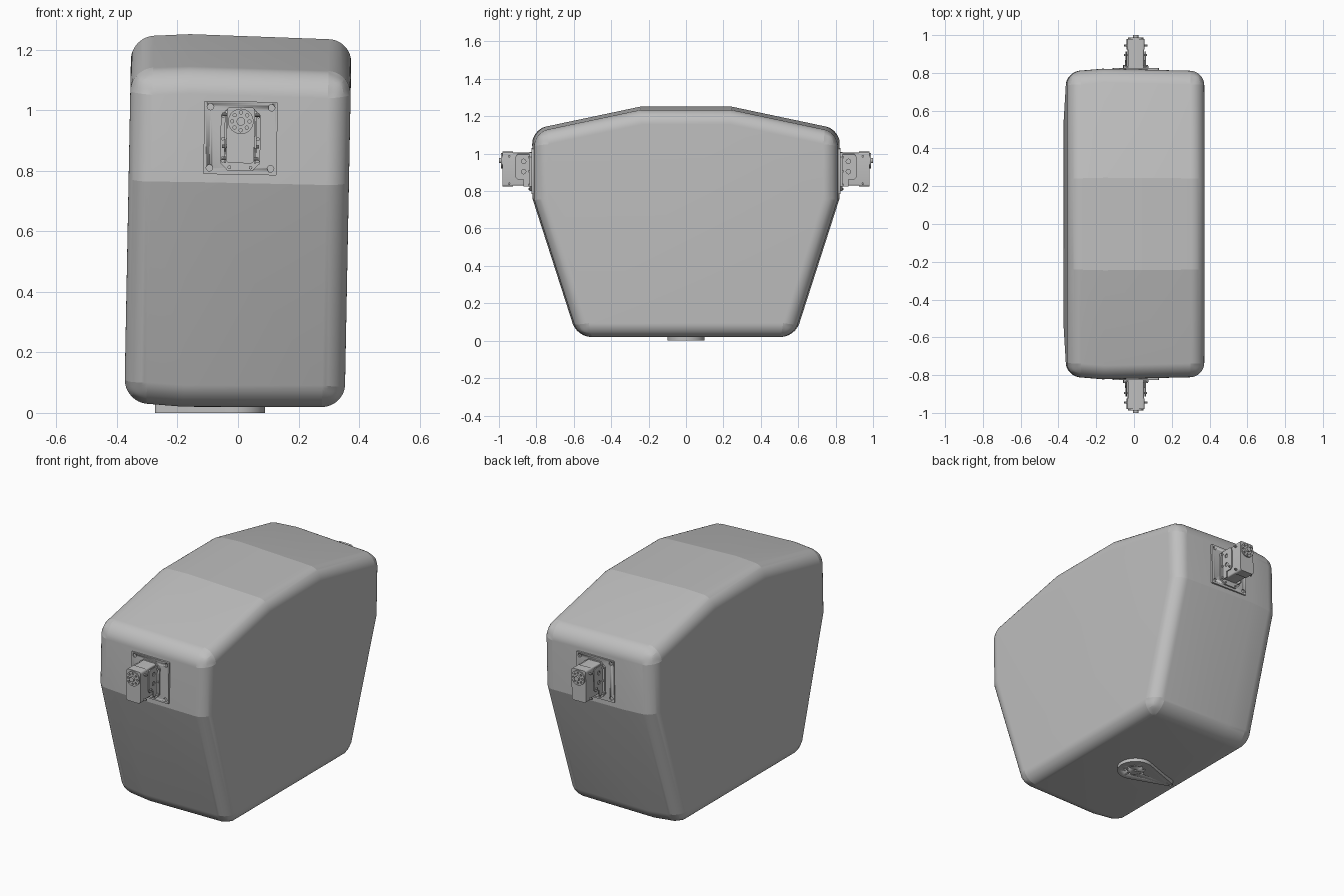
import bpy
import bmesh
from math import pi, sin, cos, acos, radians
from mathutils import Matrix, Vector

if "Cube" in bpy.data.objects:
    bpy.data.objects.remove(bpy.data.objects["Cube"])

GREY = (0.52, 0.52, 0.52, 1)
grey = bpy.data.materials.new("light_grey")
grey.use_nodes = True
grey.diffuse_color = GREY
grey.node_tree.nodes["Principled BSDF"].inputs["Base Color"].default_value = GREY

# Whole upper assembly leans slightly towards +x
PIVOT = Vector((0, 0, 0.635))
LEAN = (Matrix.Translation(PIVOT) @ Matrix.Rotation(radians(1.1), 4, 'Y')
        @ Matrix.Translation(-PIVOT))


def finish(name, bm, angle=30, lean=True):
    if lean:
        bm.transform(LEAN)
    bmesh.ops.recalc_face_normals(bm, faces=bm.faces)
    mesh = bpy.data.meshes.new(name)
    bm.to_mesh(mesh)
    bm.free()
    mesh.materials.append(grey)
    obj = bpy.data.objects.new(name, mesh)
    bpy.context.collection.objects.link(obj)
    bpy.ops.object.select_all(action='DESELECT')
    obj.select_set(True)
    bpy.context.view_layer.objects.active = obj
    bpy.ops.object.shade_smooth_by_angle(angle=radians(angle))
    return obj


def place(p, axis, depth):
    """Put a 2D point on the plane across an axis at a given depth."""
    co = list(p)
    co.insert('xyz'.index(axis), depth)
    return co


def add_prism(bm, pts, axis, lo, hi):
    rings = [[bm.verts.new(place(p, axis, d)) for p in pts] for d in (lo, hi)]
    for ring in rings:
        bm.faces.new(ring)
    for i in range(len(pts)):
        j = (i + 1) % len(pts)
        bm.faces.new((rings[0][i], rings[0][j], rings[1][j], rings[1][i]))


def prism(name, pts, axis, lo, hi, lean=True):
    bm = bmesh.new()
    add_prism(bm, pts, axis, lo, hi)
    return finish(name, bm, lean=lean)


def arc(cx, cy, r, a, b, n):
    return [(cx + r * cos(a + (b - a) * i / n), cy + r * sin(a + (b - a) * i / n))
            for i in range(n + 1)]


def circle(cx, cy, r, n=24):
    return arc(cx, cy, r, 0, 2 * pi, n)[:-1]


def rounded(x0, x1, z0, z1, r, n=5):
    corners = [(x1 - r, z1 - r), (x0 + r, z1 - r), (x0 + r, z0 + r), (x1 - r, z0 + r)]
    return [p for k, (x, z) in enumerate(corners)
            for p in arc(x, z, r, k * pi / 2, (k + 1) * pi / 2, n)]


def drill(obj, centres, r, axis, lo, hi, lean=True):
    bm = bmesh.new()
    for c in centres:
        add_prism(bm, circle(*c, r, 12), axis, lo, hi)
    cutter = finish("hole_cutter", bm, lean=lean)
    cutter.hide_render = True
    mod = obj.modifiers.new("holes", 'BOOLEAN')
    mod.operation, mod.object, mod.solver = 'DIFFERENCE', cutter, 'EXACT'
    bpy.context.view_layer.objects.active = obj
    bpy.ops.object.modifier_apply(modifier=mod.name)
    bpy.data.objects.remove(cutter)


# Main shell: faceted profile, widest at x = -0.17, with large rounded edges
half = [(0.583, 0.017), (0.822, 0.76), (0.822, 1.126), (0.245, 1.248)]
profile = half + [(-y, z) for y, z in reversed(half)]
bm = bmesh.new()
sections = []
for x, k in ((-0.364, 0.98), (-0.17, 1), (0.364, 0.985)):
    sections.append([bm.verts.new((x, y * k, 0.632 + (z - 0.632) * k)) for y, z in profile])
n = len(profile)
for a, b in zip(sections, sections[1:]):
    for i in range(n):
        j = (i + 1) % n
        bm.faces.new((a[i], a[j], b[j], b[i]))
caps = [bm.faces.new(sections[0]), bm.faces.new(sections[-1])]
edges = {e for f in caps for e in f.edges}
for i in (0, 2, n - 3, n - 1):
    for a, b in zip(sections, sections[1:]):
        edges.add(bm.edges.get((a[i], b[i])))
bmesh.ops.bevel(bm, geom=list(edges), offset=0.075, offset_type='OFFSET',
                segments=12, profile=0.5, affect='EDGES', clamp_overlap=False)
finish("body_shell", bm, angle=9.5)

# Teardrop foot plate under the shell
R, r, gap = 0.1, 0.015, 0.25
t = acos((R - r) / gap)
tear = (arc(-0.01, 0, R, t - pi, pi - t, 40)
        + arc(-0.01 - gap, 0, r, pi - t, pi + t, 10))
foot = prism("foot_plate", tear, 'z', 0, 0.03, lean=False)
foot_holes = circle(-0.01, 0, 0.05, 8) + [(-0.01, 0), (-0.01 - gap, 0)]
drill(foot, foot_holes, 0.007, 'z', -0.01, 0.012, lean=False)

# Actuator units on the front and back
CX = 0.003
HORN_Z = 0.963
for s, side in ((-1, "front"), (1, "back")):
    # Square mounting plate with corner holes
    plate = prism(side + "_mount_plate", rounded(CX - 0.121, CX + 0.121, 0.787, 1.029, 0.003, 2),
                  'y', s * 0.8, s * 0.827)
    drill(plate, [(CX + i * 0.101, z) for i in (-1, 1) for z in (0.808, 1.01)],
          0.011, 'y', s * 0.78, s * 0.85)

    # Bracket base with clipped corners
    w, c = 0.066, 0.025
    octagon = [(CX - w + c, 0.8), (CX + w - c, 0.8), (CX + w, 0.8 + c), (CX + w, 1.008 - c),
               (CX + w - c, 1.008), (CX - w + c, 1.008), (CX - w, 1.008 - c), (CX - w, 0.8 + c)]
    prism(side + "_bracket_base", octagon, 'y', s * 0.825, s * 0.836)

    for i, hand in ((-1, "right"), (1, "left")):
        # Bracket cheek with a stepped lower edge
        cheek = [(0.83, 0.825), (0.868, 0.825), (0.868, 0.862), (0.9, 0.862),
                 (0.912, 0.875), (0.912, 0.985), (0.9, 0.998), (0.83, 0.998)]
        wall = prism(f"{side}_{hand}_bracket_cheek", [(s * y, z) for y, z in cheek],
                     'x', CX + i * 0.047, CX + i * 0.053)
        drill(wall, [(s * 0.868, 0.905), (s * 0.868, 0.96)], 0.012,
              'x', CX + i * 0.0455, CX + i * 0.06)
        # Screws on the base and through the cheeks
        bm = bmesh.new()
        for z in (0.832, 0.905, 0.98):
            add_prism(bm, circle(CX + i * 0.058, z, 0.006, 10), 'y', s * 0.83, s * 0.842)
        add_prism(bm, circle(CX + i * 0.035, 0.811, 0.006, 10), 'y', s * 0.83, s * 0.842)
        for y, z in ((0.945, 0.985), (0.945, 0.84), (0.895, 0.88)):
            add_prism(bm, circle(s * y, z, 0.006, 10), 'x', CX + i * 0.04, CX + i * 0.061)
        finish(f"{side}_{hand}_screws", bm)

    # Actuator housing with a thin cover seam
    prism(side + "_actuator_body", rounded(CX - 0.042, CX + 0.042, 0.83, 1.006, 0.008),
          'y', s * 0.83, s * 0.972)
    prism(side + "_actuator_cover", rounded(CX - 0.046, CX + 0.046, 0.825, 1.01, 0.012),
          'y', s * 0.925, s * 0.98)

    # Round output horn with a ring of holes and a hub
    horn = prism(side + "_horn", circle(CX, HORN_Z, 0.042, 32), 'y', s * 0.975, s * 0.988)
    drill(horn, circle(CX, HORN_Z, 0.029, 8), 0.0055, 'y', s * 0.981, s * 1.01)
    prism(side + "_horn_hub", circle(CX, HORN_Z, 0.014, 20), 'y', s * 0.98, s * 1.0)
